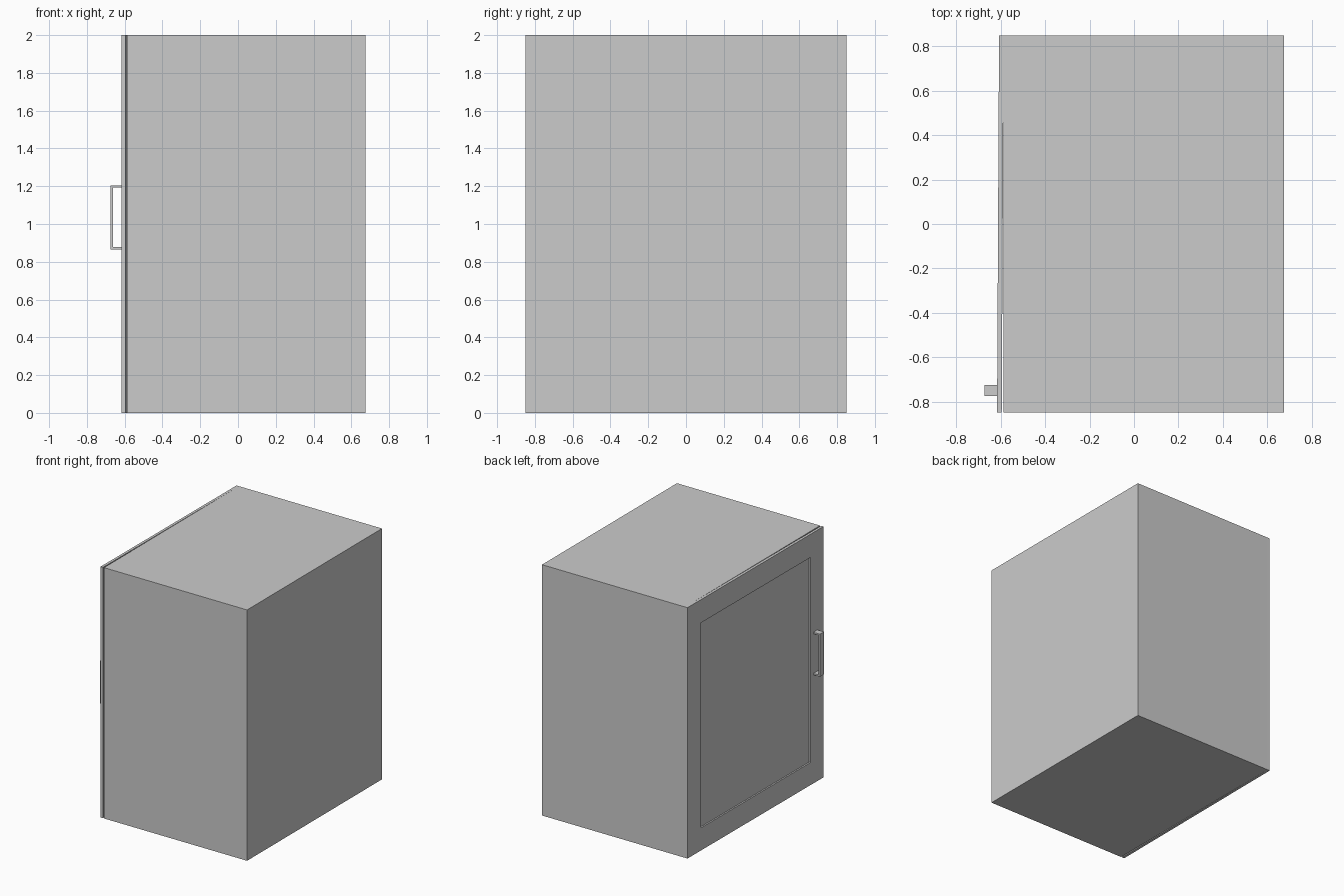
import bpy, bmesh, math
from mathutils import Matrix

if "Cube" in bpy.data.objects:
    bpy.data.objects.remove(bpy.data.objects["Cube"])


def make_object(name, bm):
    bmesh.ops.recalc_face_normals(bm, faces=bm.faces)
    mesh = bpy.data.meshes.new(name)
    bm.to_mesh(mesh)
    bm.free()
    ob = bpy.data.objects.new(name, mesh)
    bpy.context.collection.objects.link(ob)
    return ob


def box_bm(lo, hi):
    bm = bmesh.new()
    bmesh.ops.create_cube(bm, size=1)
    for v in bm.verts:
        v.co = [(a + b) / 2 + c * (b - a) for a, b, c in zip(lo, hi, v.co)]
    return bm


def recess(bm, ylim, zlim, depth):
    """Sink a rectangular pocket into the -x face."""
    face = min(bm.faces, key=lambda f: f.calc_center_median().x)
    c = face.calc_center_median().copy()
    bmesh.ops.inset_region(bm, faces=[face], thickness=0.02)
    for v in face.verts:
        v.co.y, v.co.z = ylim[v.co.y > c.y], zlim[v.co.z > c.z]
    side = bmesh.ops.extrude_discrete_faces(bm, faces=[face])["faces"][0]
    for v in side.verts:
        v.co.x += depth


# Hollow carcass, open towards -x
body = box_bm((-0.587, -0.85, 0), (0.675, 0.85, 2))
recess(body, (-0.81, 0.81), (0.04, 1.96), 1.22)
make_object("cabinet_body", body)

# Door and handle hang from a hinge at the back edge, slightly ajar
hinge = Matrix.Translation((-0.587, 0.85, 0)) @ Matrix.Rotation(-math.radians(0.3), 4, "Z")

# Door with sunken panel (local: hinge at origin)
door = box_bm((-0.021, -1.7, 0), (0, 0, 2))
recess(door, (-1.54, -0.17), (0.18, 1.815), 0.012)
make_object("door", door).matrix_world = hinge

# U-shaped flat bar handle, extruded across its width
xo, xi, xd = -0.079, -0.067, -0.021
z0, z1, t = 0.865, 1.205, 0.012
profile = [(xd, z0), (xo, z0), (xo, z1), (xd, z1),
           (xd, z1 - t), (xi, z1 - t), (xi, z0 + t), (xd, z0 + t)]
handle = bmesh.new()
f = handle.faces.new([handle.verts.new((x, -1.625, z)) for x, z in profile])
ext = bmesh.ops.extrude_face_region(handle, geom=[f])["geom"]
bmesh.ops.translate(handle, vec=(0, 0.05, 0),
                    verts=[v for v in ext if isinstance(v, bmesh.types.BMVert)])
make_object("door_handle", handle).matrix_world = hinge
